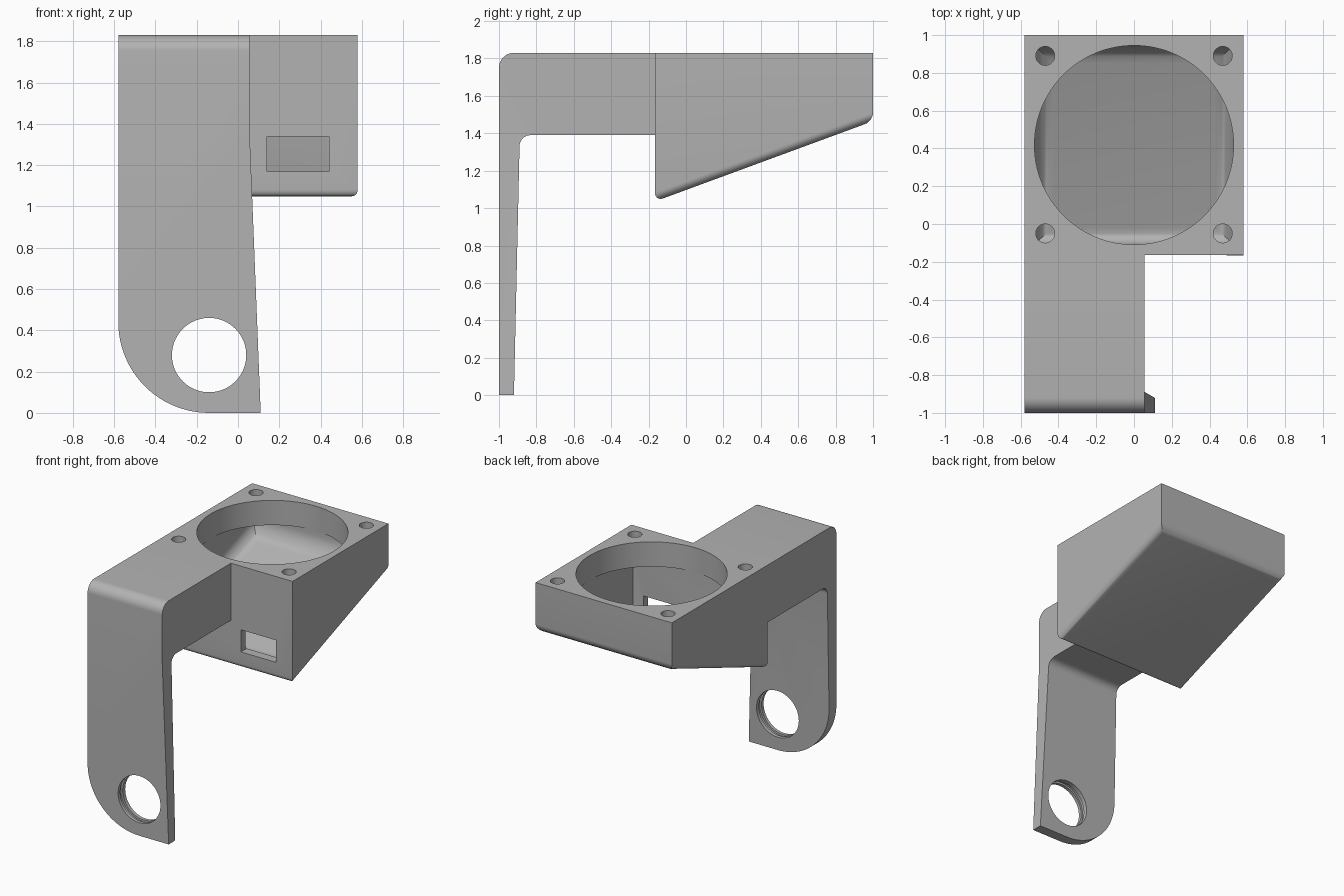
import bpy, bmesh, math
from mathutils import Vector

if "Cube" in bpy.data.objects:
    bpy.data.objects.remove(bpy.data.objects["Cube"], do_unlink=True)

grey = bpy.data.materials.new("plain grey")
grey.use_nodes = True
grey.diffuse_color = (0.45, 0.45, 0.45, 1)
grey.node_tree.nodes["Principled BSDF"].inputs["Base Color"].default_value = (0.45, 0.45, 0.45, 1)

TOP = 1.83


def make_object(name, bm):
    bmesh.ops.recalc_face_normals(bm, faces=bm.faces)
    mesh = bpy.data.meshes.new(name)
    bm.to_mesh(mesh)
    bm.free()
    mesh.materials.append(grey)
    ob = bpy.data.objects.new(name, mesh)
    bpy.context.collection.objects.link(ob)
    return ob


def prism(name, profile, axis, start, end, round_floor=0.0):
    """Extrude a profile along x (points are y,z) or y (points are x,z)."""
    bm = bmesh.new()
    place = (lambda a, b: (start, a, b)) if axis == "x" else (lambda a, b: (a, start, b))
    face = bm.faces.new([bm.verts.new(place(a, b)) for a, b in profile])
    out = bmesh.ops.extrude_face_region(bm, geom=[face])
    step = Vector((end - start, 0, 0)) if axis == "x" else Vector((0, end - start, 0))
    bmesh.ops.translate(bm, vec=step, verts=[g for g in out["geom"] if isinstance(g, bmesh.types.BMVert)])
    bmesh.ops.recalc_face_normals(bm, faces=bm.faces)
    if round_floor:
        bm.normal_update()
        floor = min(bm.faces, key=lambda f: f.normal.z)
        bmesh.ops.bevel(bm, geom=list(floor.edges), offset=round_floor, offset_type="OFFSET",
                        segments=8, profile=0.5, affect="EDGES", clamp_overlap=True)
    return make_object(name, bm)


def cylinder(name, centre, radius, depth, axis="z", sides=96):
    bm = bmesh.new()
    bmesh.ops.create_cone(bm, cap_ends=True, segments=sides, radius1=radius, radius2=radius, depth=depth)
    ob = make_object(name, bm)
    if axis == "y":
        ob.rotation_euler.x = math.pi / 2
    ob.location = centre
    return ob


def arc(cx, cz, radius, start, end, steps=10):
    angles = [math.radians(start + (end - start) * i / steps) for i in range(steps + 1)]
    return [(cx + radius * math.cos(a), cz + radius * math.sin(a)) for a in angles]


def combine(target, tool, operation):
    mod = target.modifiers.new(operation, "BOOLEAN")
    mod.object, mod.operation, mod.solver = tool, operation, "EXACT"
    bpy.context.view_layer.update()
    bpy.context.view_layer.objects.active = target
    bpy.ops.object.modifier_apply(modifier=mod.name)
    bpy.data.objects.remove(tool, do_unlink=True)


def slope(y):
    return 1.097 + 0.368 * y


# Bent arm: side outline trimmed by the front outline
side = ([(-1, 0)] + arc(-0.92, TOP - 0.08, 0.08, 180, 90) + [(-0.13, TOP), (-0.13, 1.39)]
        + arc(-0.83, 1.33, 0.06, 90, 178) + [(-0.92, 0)])
bracket = prism("fan_bracket", side, "x", -0.58, 0.3)
front = [(-0.7, 2), (0.055, 2), (0.055, 1.39), (0.11, 0)] + arc(-0.14, 0.44, 0.44, 270, 180, 24) + [(-0.58, 0.6), (-0.7, 0.6)]
combine(bracket, prism("arm_outline", front, "y", -1.2, 0.2), "INTERSECT")

# Round hole in the leg with a groove inside it
combine(bracket, cylinder("leg_hole", (-0.14, -0.95, 0.28), 0.18, 0.4, "y"), "DIFFERENCE")
combine(bracket, cylinder("leg_groove", (-0.14, -0.96, 0.28), 0.195, 0.03, "y"), "DIFFERENCE")

# Duct housing with a sloping, rounded underside
body = [(-0.165, TOP), (1, TOP), (1, slope(1)), (-0.165, slope(-0.165))]
combine(bracket, prism("housing", body, "x", -0.58, 0.58, 0.045), "UNION")

# Hollow chamber below the top plate
room = [(-0.11, 1.64), (0.945, 1.64), (0.945, slope(0.945) + 0.06), (-0.11, slope(-0.11) + 0.06)]
combine(bracket, prism("chamber", room, "x", -0.528, 0.528, 0.1), "DIFFERENCE")

# Fan opening and corner screw holes
combine(bracket, cylinder("fan_opening", (0, 0.418, 1.78), 0.527, 0.3, sides=128), "DIFFERENCE")
for x in (-0.47, 0.47):
    for y in (-0.05, 0.89):
        combine(bracket, cylinder("screw_hole", (x, y, 1.78), 0.05, 0.3, sides=32), "DIFFERENCE")

# Outlet window in the front wall
window = [(0.14, 1.17), (0.44, 1.17), (0.44, 1.34), (0.14, 1.34)]
combine(bracket, prism("outlet", window, "y", -0.3, -0.03), "DIFFERENCE")

bpy.ops.object.select_all(action="DESELECT")
bracket.select_set(True)
bpy.context.view_layer.objects.active = bracket
bpy.ops.object.shade_smooth_by_angle(angle=math.radians(30))
